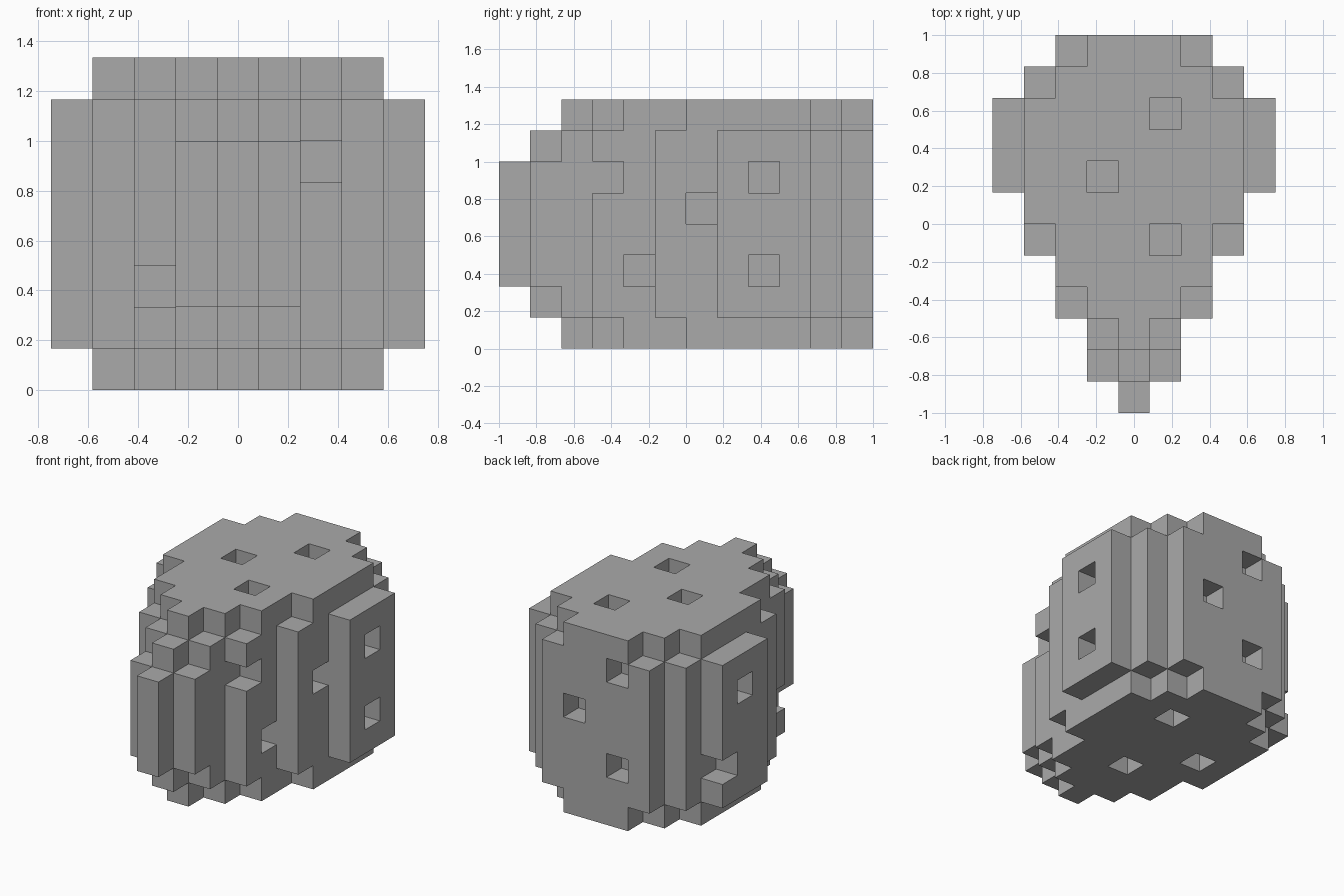
import bpy
import bmesh
from mathutils import Vector

cube = bpy.data.objects.get("Cube")
if cube:
    bpy.data.objects.remove(cube, do_unlink=True)

CELL = 1 / 6
LAYERS = 8

# Half-widths in cells, front to back (-1 is empty)
cap = [-1, -1, 0, 1, 2, 2, 3, 3, 3, 3, 2, 1]
shoulder = [-1, 0, 1, 2, 2, 3, 3, 4, 4, 4, 3, 2]
middle = [0, 1, 1, 2, 2, 3, 3, 4, 4, 4, 3, 2]


def layer_profile(k):
    level = min(k, LAYERS - 1 - k)
    return (cap, shoulder, middle, middle)[level]


# Solid stepped body as a set of grid cells
cells = {(i, j, k)
         for k in range(LAYERS)
         for j, w in enumerate(layer_profile(k))
         for i in range(-w, w + 1)}

# One-cell pits on each side
top_pits = {(1, 9, 7), (-1, 7, 7), (1, 5, 7)}
bottom_pits = {(1, 9, 0), (0, 5, 0), (-2, 7, 0)}
back_pits = {(-1, 11, 6), (1, 11, 4), (-1, 11, 2)}
left_pits = {(2, 3, 5), (2, 4, 2), (3, 6, 4), (4, 8, 5), (4, 8, 2)}
right_pits = {(-2, 3, 2), (-4, 8, 5), (-4, 9, 2)}
cells -= top_pits | bottom_pits | back_pits | left_pits | right_pits


def build_cells(name, cells, material):
    """Make a mesh from the outer faces of a set of grid cells."""
    bm = bmesh.new()
    corners = {}

    def vert(p):
        key = tuple(round(c * 2) for c in p)
        if key not in corners:
            corners[key] = bm.verts.new(p * CELL)
        return corners[key]

    for cell in cells:
        centre = Vector((cell[0], cell[1] - 5.5, cell[2] + 0.5))
        for axis in range(3):
            for sign in (-1, 1):
                near = list(cell)
                near[axis] += sign
                if tuple(near) in cells:
                    continue
                n, u, v = Vector(), Vector(), Vector()
                n[axis] = sign / 2
                u[(axis + 1) % 3] = 0.5
                v[(axis + 2) % 3] = sign / 2
                ring = (-u - v, u - v, u + v, v - u)
                bm.faces.new([vert(centre + n + r) for r in ring])

    mesh = bpy.data.meshes.new(name)
    bm.to_mesh(mesh)
    bm.free()
    mesh.materials.append(material)
    obj = bpy.data.objects.new(name, mesh)
    bpy.context.collection.objects.link(obj)
    return obj


# Single grey stone colour
grey = bpy.data.materials.new("stone grey")
grey.use_nodes = True
colour = (0.4, 0.4, 0.4, 1)
grey.diffuse_color = colour
for node in grey.node_tree.nodes:
    if node.type == "BSDF_PRINCIPLED":
        node.inputs["Base Color"].default_value = colour

build_cells("pitted_boulder", cells, grey)
